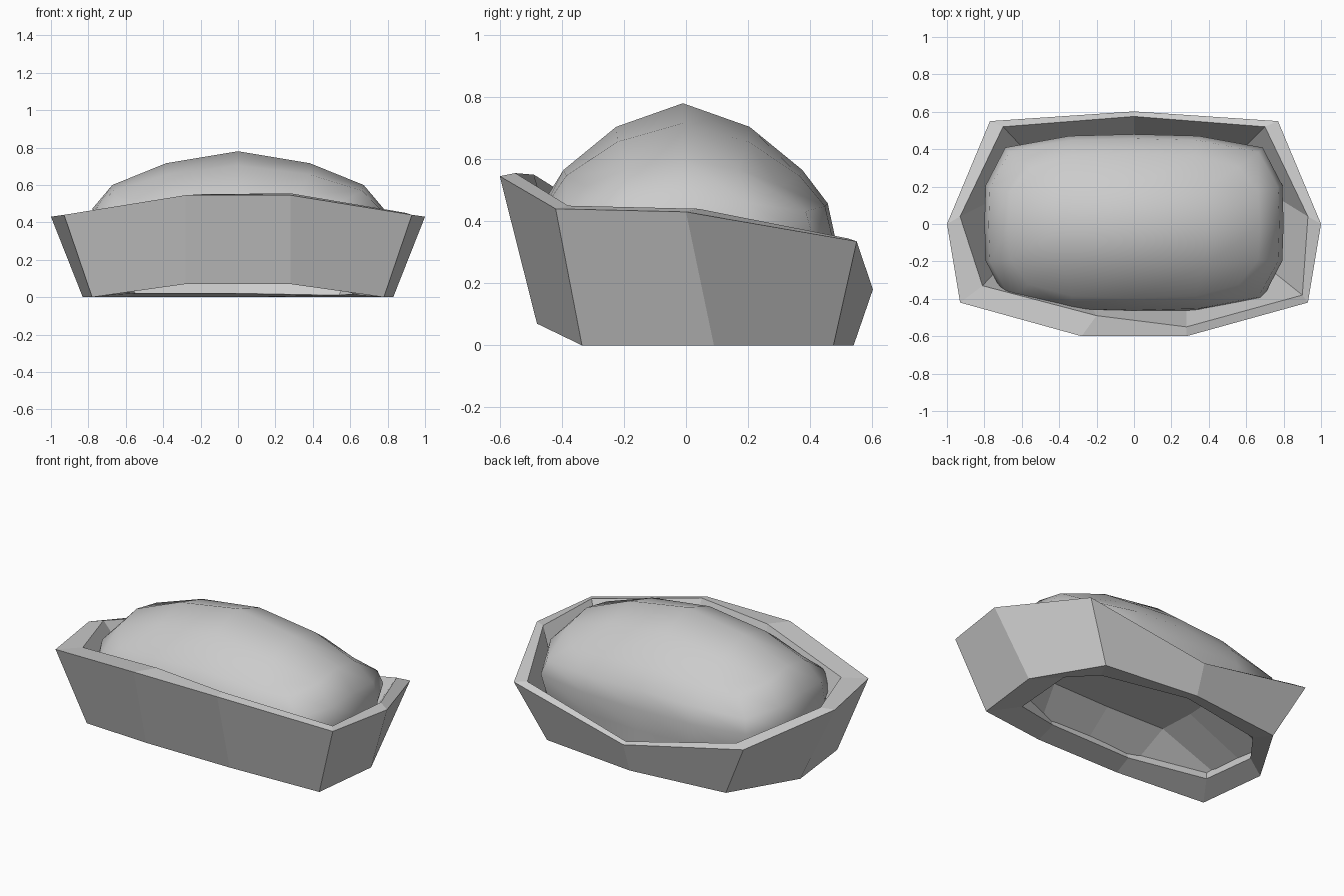
import bpy, bmesh

if "Cube" in bpy.data.objects:
    bpy.data.objects.remove(bpy.data.objects["Cube"])


def finish(bm, name):
    me = bpy.data.meshes.new(name)
    bm.to_mesh(me)
    bm.free()
    ob = bpy.data.objects.new(name, me)
    bpy.context.collection.objects.link(ob)
    return ob


def mirrored(half):
    # right half, front to back (last point on the axis), closed with its mirror
    return half + [(-x, y, z) for x, y, z in reversed(half[:-1])]


# basket: flared nine-sided wall, raised in front and notched at the back
outer_top = mirrored([(.28, -.60, .545), (.93, -.42, .44), (1, 0, .43),
                      (.77, .55, .335), (0, .602, .18)])
outer_bottom = mirrored([(.28, -.48, .07), (.78, -.335, 0), (.83, .09, 0),
                         (.60, .475, 0), (0, .54, 0)])
# the wall is a little thicker on the left side
inner_top = [(.28, -.55, .555), (.90, -.38, .45), (.93, .04, .44),
             (.70, .52, .345), (0, .575, .19), (-.70, .52, .345),
             (-.93, .04, .44), (-.81, -.33, .45), (-.20, -.49, .55)]
inner_bottom = [(.28, -.36, .11), (.65, -.18, .01), (.67, .20, .02),
                (.54, .36, .01), (0, .46, .02), (-.55, .36, .02),
                (-.71, .15, .04), (-.68, -.19, .05), (-.27, -.37, .11)]

bm = bmesh.new()
rings = [[bm.verts.new(p) for p in ring]
         for ring in (outer_bottom, outer_top, inner_top, inner_bottom)]
for k in range(4):
    a, b = rings[k], rings[(k + 1) % 4]
    for i in range(9):
        j = (i + 1) % 9
        bm.faces.new((a[i], a[j], b[j], b[i]))
bmesh.ops.recalc_face_normals(bm, faces=bm.faces[:])
finish(bm, "basket")

# cushion: gridded cube rounded into a boxy dome, sides tucked into the
# basket wall, underside recessed
bm = bmesh.new()
bmesh.ops.create_cube(bm, size=2)
bmesh.ops.subdivide_edges(bm, edges=bm.edges[:], cuts=3, use_grid_fill=True)
bm.normal_update()
for f in bm.faces:
    f.smooth = f.normal.z > -.9
for v in bm.verts:
    x, y, z = v.co
    ax, ay, up, down = abs(x), abs(y), max(z, 0), max(-z, 0)
    fall = 1 - .42 * ax ** 1.5 - .5 * ay ** 1.5 + .3 * (ax * ay) ** 1.5
    inset = 1 - .08 * down * ax * ay
    shift = .005 - .015 * up
    v.co = (.80 * x * inset * (1 - .14 * ay ** 4 - .16 * up ** 2.5 * ax ** 2),
            .475 * y * inset * (1 - .15 * ax ** 3 - .19 * up ** 2.5 * ay
                                - .03 * down) + shift,
            .35 + .43 * up * fall - .26 * down)
    if z < -.9 and max(ax, ay) < .9:
        v.co.z = .27
finish(bm, "cushion")
